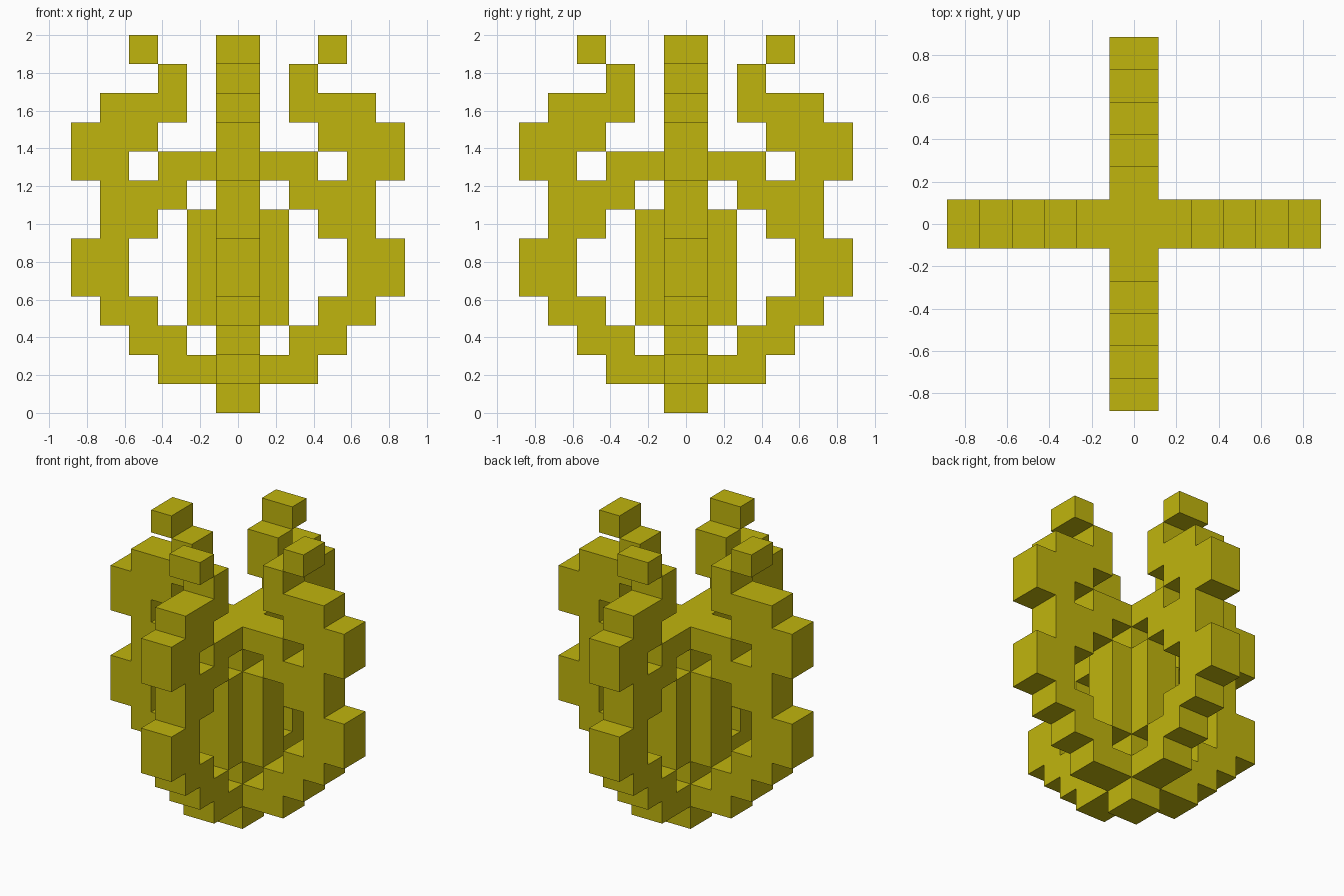
import bpy, bmesh

cube = bpy.data.objects.get("Cube")
if cube:
    bpy.data.objects.remove(cube, do_unlink=True)

U = 2 / 13            # block height and arm step
HALF = 0.75 * U       # half thickness of the crossed slabs

mat = bpy.data.materials.new("olive_yellow")
mat.use_nodes = True
COLOUR = (0.53, 0.46, 0.004, 1)
mat.diffuse_color = COLOUR
bsdf = next(n for n in mat.node_tree.nodes if n.type == 'BSDF_PRINCIPLED')
bsdf.inputs["Base Color"].default_value = COLOUR
bsdf.inputs["Roughness"].default_value = 0.8

# Blocks outward from the centre, as (layer, first step, last step)
PROFILES = {
    "base": [(1, 1, 2)],
    "lower_ring": [(2, 2, 3), (3, 3, 4), (4, 4, 5), (5, 4, 5), (6, 3, 4)],
    "core_fin": [(k, 1, 1) for k in range(3, 7)],
    "upper_ring": [(7, 2, 4), (8, 1, 2), (8, 4, 5), (9, 3, 5), (10, 2, 4)],
    "horn": [(11, 2, 2)],
    "horn_tip": [(12, 3, 3)],
}
ARMS = {"left": (1, 0), "right": (-1, 0), "front": (0, -1), "back": (0, 1)}

# Central column, then every profile repeated along the four arms
parts = {"central_column": {(0, 0, k) for k in range(9)}}
for side, (dx, dy) in ARMS.items():
    for name, rows in PROFILES.items():
        parts[f"{side}_{name}"] = {(dx * s, dy * s, k)
                                   for k, a, b in rows for s in range(a, b + 1)}
solid = set().union(*parts.values())


def span(i):
    """Extent of step i; the central step is wider than the others."""
    if i == 0:
        return -HALF, HALF
    inner, outer = HALF + (abs(i) - 1) * U, HALF + abs(i) * U
    return (inner, outer) if i > 0 else (-outer, -inner)


def build(name, cells):
    """Make the part's outer skin, leaving out faces hidden between blocks."""
    bm = bmesh.new()
    for c in cells:
        box = [span(c[0]), span(c[1]), (c[2] * U, (c[2] + 1) * U)]
        for axis in range(3):
            for end in (0, 1):
                near = list(c)
                near[axis] += 2 * end - 1
                if tuple(near) in solid:
                    continue
                ring = []
                for p, q in ((0, 0), (1, 0), (1, 1), (0, 1)):
                    co = [0, 0, 0]
                    co[axis] = box[axis][end]
                    co[(axis + 1) % 3] = box[(axis + 1) % 3][p]
                    co[(axis + 2) % 3] = box[(axis + 2) % 3][q]
                    ring.append(bm.verts.new(co))
                bm.faces.new(ring if end else ring[::-1])
    bmesh.ops.remove_doubles(bm, verts=bm.verts[:], dist=1e-4)
    mesh = bpy.data.meshes.new(name)
    bm.to_mesh(mesh)
    bm.free()
    mesh.materials.append(mat)
    bpy.context.scene.collection.objects.link(bpy.data.objects.new(name, mesh))


for part, cells in parts.items():
    build(part, cells)
